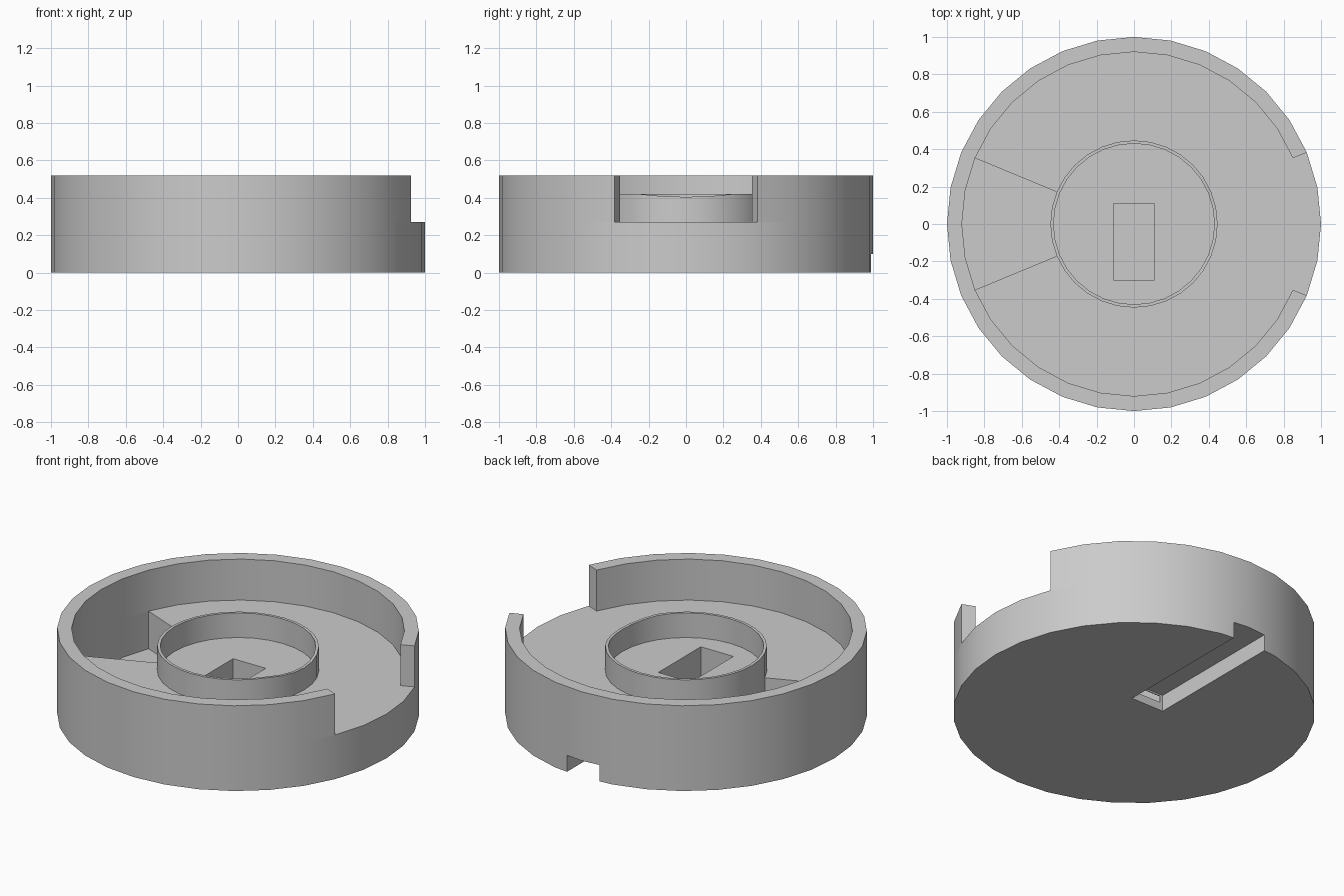
import bpy, bmesh, math

cube = bpy.data.objects.get("Cube")
if cube:
    bpy.data.objects.remove(cube)

SEGMENTS = 32
STEP = math.tau / SEGMENTS
FLOOR, WALL_TOP, RING_TOP = 0.27, 0.52, 0.42

grey = bpy.data.materials.new("light_grey")
grey.use_nodes = True
color = (0.6, 0.6, 0.6, 1)
grey.diffuse_color = color
grey.node_tree.nodes["Principled BSDF"].inputs["Base Color"].default_value = color


def finish(name, bm):
    bmesh.ops.recalc_face_normals(bm, faces=bm.faces)
    mesh = bpy.data.meshes.new(name)
    bm.to_mesh(mesh)
    bm.free()
    mesh.materials.append(grey)
    obj = bpy.data.objects.new(name, mesh)
    bpy.context.collection.objects.link(obj)
    return obj


def arc_wall(name, r_in, r_out, z0, z1, first=0, count=SEGMENTS):
    """Curved wall with a rectangular section, over count segments."""
    bm = bmesh.new()
    closed = count == SEGMENTS
    loops = []
    for i in range(count if closed else count + 1):
        a = (first + i) * STEP
        loops.append([bm.verts.new((r * math.cos(a), r * math.sin(a), z))
                      for r, z in ((r_in, z0), (r_out, z0), (r_out, z1), (r_in, z1))])
    for i in range(count):
        a, b = loops[i], loops[(i + 1) % len(loops)]
        for k in range(4):
            m = (k + 1) % 4
            bm.faces.new((a[k], a[m], b[m], b[k]))
    if not closed:
        bm.faces.new(loops[0])
        bm.faces.new(loops[-1])
    return finish(name, bm)


def disc(name, radius, height):
    bm = bmesh.new()
    rim = [bm.verts.new((radius * math.cos(i * STEP), radius * math.sin(i * STEP), 0))
           for i in range(SEGMENTS)]
    base = bm.faces.new(rim)
    top = bmesh.ops.extrude_face_region(bm, geom=[base])
    verts = [g for g in top["geom"] if isinstance(g, bmesh.types.BMVert)]
    bmesh.ops.translate(bm, verts=verts, vec=(0, 0, height))
    return finish(name, bm)


def box(name, low, high):
    bm = bmesh.new()
    bmesh.ops.create_cube(bm, size=1)
    for v in bm.verts:
        v.co = [high[i] if v.co[i] > 0 else low[i] for i in range(3)]
    return finish(name, bm)


def cut(target, cutter):
    mod = target.modifiers.new(cutter.name, "BOOLEAN")
    mod.operation = "DIFFERENCE"
    mod.solver = "EXACT"
    mod.object = cutter
    bpy.context.view_layer.objects.active = target
    bpy.ops.object.modifier_apply(modifier=mod.name)
    bpy.data.objects.remove(cutter)


# Thick base with a deep wedge, a central pocket and a cable channel below
base = disc("base", 1, FLOOR)
cut(base, arc_wall("wedge_cutter", 0.447, 0.92, 0.04, 0.4, 14, 4))
cut(base, box("pocket_cutter", (-0.11, -0.3, 0.04), (0.11, 0.11, 0.4)))
cut(base, box("channel_cutter", (-0.11, 0.115, -0.1), (0.11, 1.2, 0.1)))
cut(base, box("passage_cutter", (-0.09, 0.05, 0.05), (0.09, 0.2, 0.09)))

# Outer wall, open on one side
outer_wall = arc_wall("outer_wall", 0.92, 1, FLOOR, WALL_TOP, 2, SEGMENTS - 4)

# Thin inner ring with a slight dip in the rim toward the opening
inner_ring = arc_wall("inner_ring", 0.43, 0.447, FLOOR, RING_TOP)
for v in inner_ring.data.vertices:
    if v.co.x > 0.3 and v.co.z > 0.4:
        v.co.z -= 0.015 * max(0, 1 - (v.co.y / 0.25) ** 2)

# Soft curved walls with crisp edges
for obj in (base, outer_wall, inner_ring):
    bpy.ops.object.select_all(action="DESELECT")
    obj.select_set(True)
    bpy.context.view_layer.objects.active = obj
    bpy.ops.object.shade_smooth_by_angle(angle=math.radians(30))
